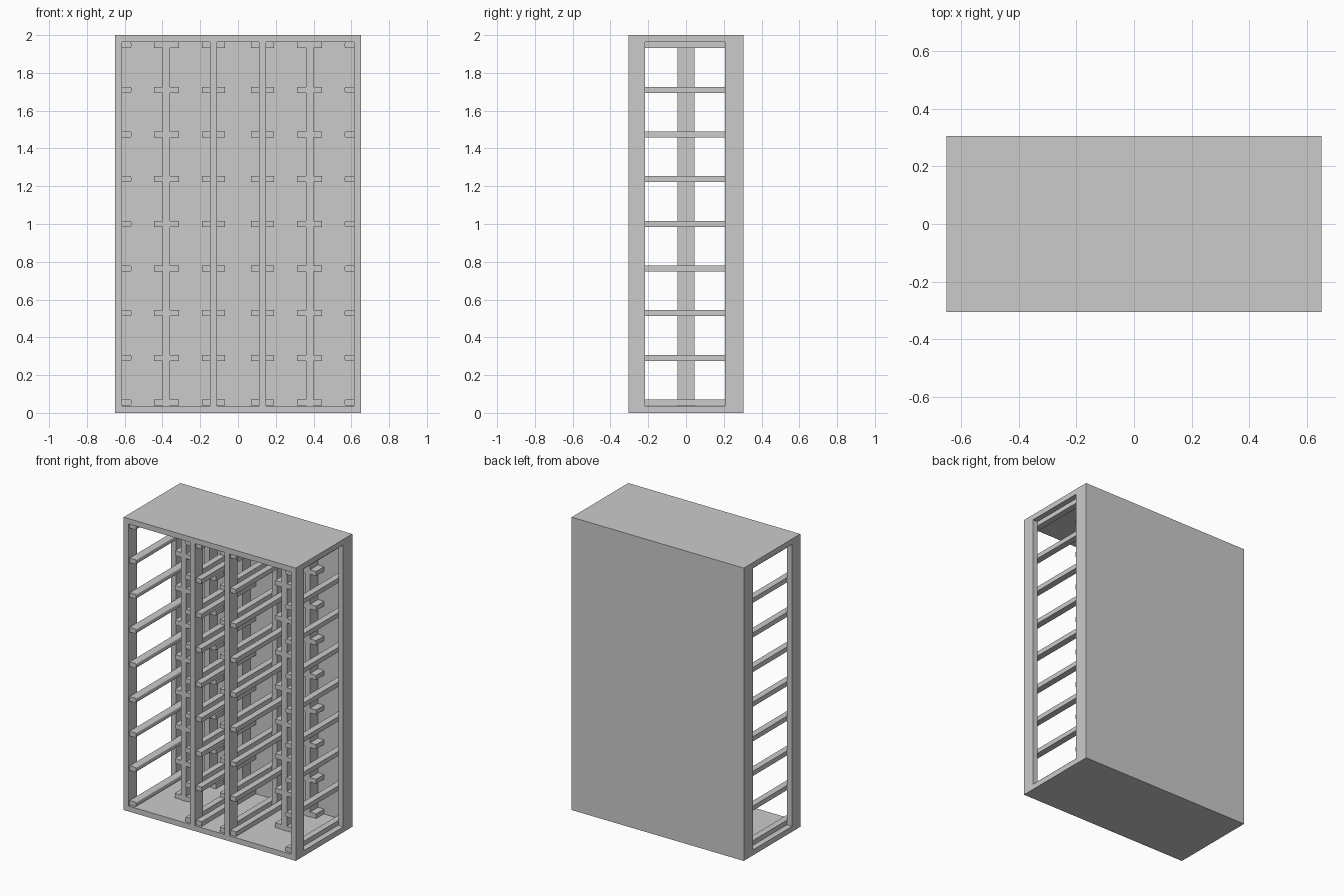
import bpy, bmesh

if "Cube" in bpy.data.objects:
    bpy.data.objects.remove(bpy.data.objects["Cube"])

W, D, H = 0.65, 0.305, 2.0      # half width, half depth, height
T = 0.037                       # board thickness
Z0, Z1 = T, H - T               # inside floor and ceiling
BACK = D - 0.012                # inner face of the back panel
POST = 0.088                    # post depth


def box(name, x, y, z, bevel_side=0):
    """Box from three (min, max) pairs; optionally soften the long edges on one x side."""
    bm = bmesh.new()
    bmesh.ops.create_cube(bm, size=1)
    for v in bm.verts:
        v.co = [(a + b) / 2 + c * (b - a) for c, (a, b) in zip(v.co, (x, y, z))]
    if bevel_side:
        xe = max(x) if bevel_side > 0 else min(x)
        edges = [e for e in bm.edges
                 if all(abs(v.co.x - xe) < 1e-5 for v in e.verts)
                 and abs(e.verts[0].co.y - e.verts[1].co.y) > 0.1]
        bmesh.ops.bevel(bm, geom=edges, offset=0.007, segments=3,
                        profile=0.5, affect='EDGES')
    me = bpy.data.meshes.new(name)
    bm.to_mesh(me)
    bm.free()
    ob = bpy.data.objects.new(name, me)
    bpy.context.collection.objects.link(ob)
    return ob


# cabinet shell
box("bottom_board", (-W, W), (-D, D), (0, Z0))
box("top_board", (-W, W), (-D, D), (Z1, H))
box("back_panel", (-W, W), (BACK, D), (Z0, Z1))

levels = [0.055 + i * (1.947 - 0.055) / 8 for i in range(9)]
front_y = (-D, -D + POST)
rear_y = (D - 0.098, BACK)
rail_y = (-D + 0.012, BACK)


def span(a, b, s):
    return (min(a * s, b * s), max(a * s, b * s))


for s, side in ((-1, "left"), (1, "right")):
    # corner posts and inner divider posts
    for y, place in ((front_y, "front"), (rear_y, "rear")):
        box(f"{side}_{place}_corner_post", span(W - T, W, s), y, (Z0, Z1))
        box(f"{side}_{place}_divider_post", span(0.111, 0.148, s), y, (Z0, Z1))
    # slim posts in the middle of each bay
    for y, place in (((-0.045, 0.045), "middle"), (rear_y, "rear")):
        box(f"{side}_{place}_bay_post", span(0.36, 0.40, s), y, (Z0, Z1))

    for i, z in enumerate(levels):
        zz = (max(z - 0.016, Z0), min(z + 0.016, Z1))
        # long runners on the outer side and both faces of the divider
        box(f"{side}_outer_runner_{i}", span(0.565, W - T, s), rail_y, zz, -s)
        box(f"{side}_divider_outer_runner_{i}", span(0.148, 0.19, s), rail_y, zz)
        box(f"{side}_divider_inner_runner_{i}", span(0.069, 0.111, s), rail_y, zz)
        # short brackets either side of the bay posts
        for y, place in (((-0.045, 0.045), "middle"), (rear_y, "rear")):
            for a, b, k in ((0.312, 0.36, "inner"), (0.40, 0.445, "outer")):
                box(f"{side}_{place}_{k}_bracket_{i}", span(a, b, s), y, zz)
